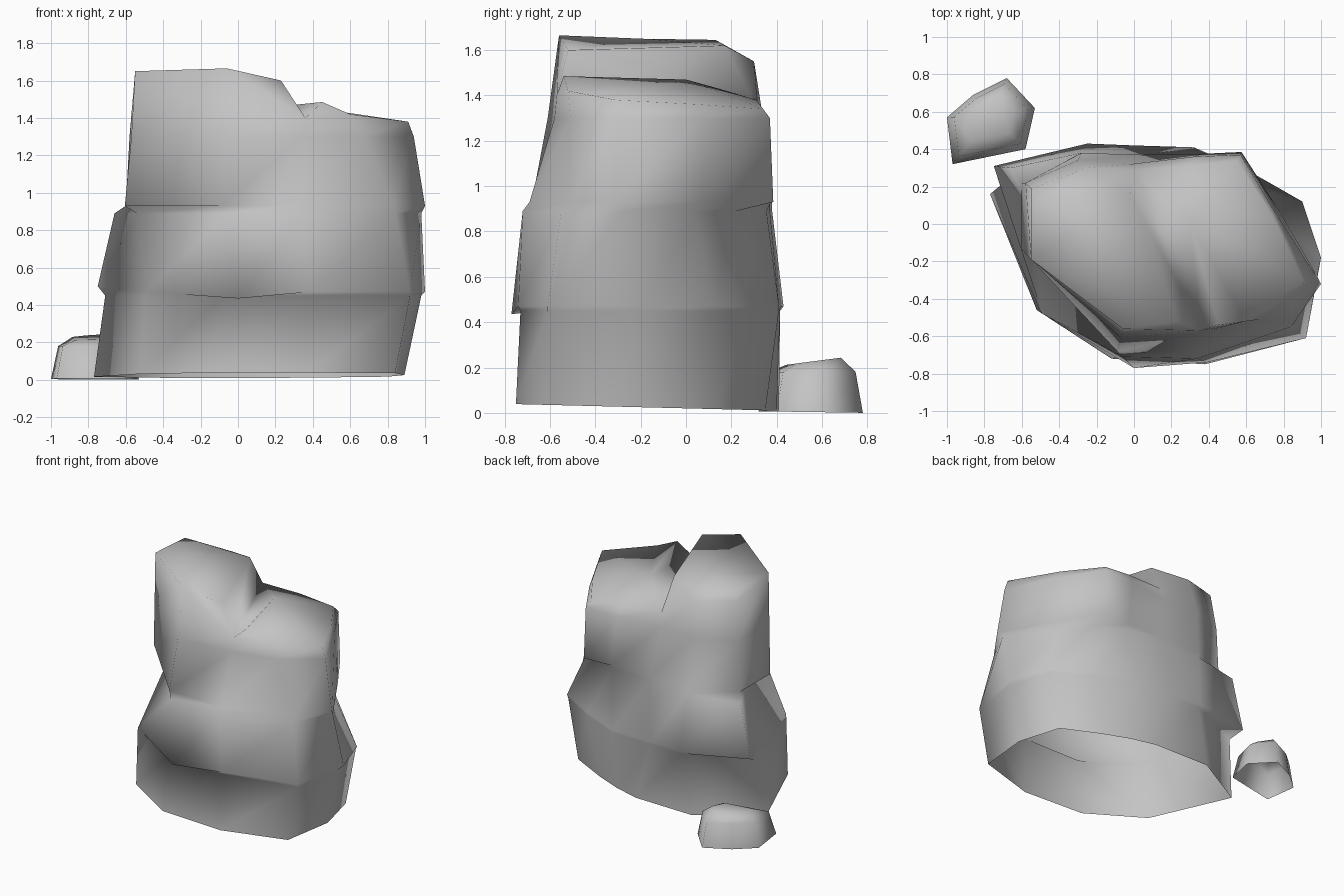
import bpy
import bmesh
import math
from mathutils import Vector

# Remove only the default cube
default_cube = bpy.data.objects.get("Cube")
if default_cube:
    bpy.data.objects.remove(default_cube, do_unlink=True)


def make_material(name, colour):
    material = bpy.data.materials.new(name)
    material.use_nodes = True
    material.diffuse_color = colour
    material.node_tree.nodes["Principled BSDF"].inputs["Base Color"].default_value = colour
    return material


stone_grey = make_material("stone grey", (0.55, 0.55, 0.55, 1))


def add_ring(bm, outline, height):
    """Add one closed cross-section; height is a function of x and y."""
    return [bm.verts.new((x, y, height(x, y))) for x, y in outline]


def bridge(bm, lower, upper):
    """Join two cross-sections with a band of quads."""
    count = len(lower)
    for i in range(count):
        j = (i + 1) % count
        bm.faces.new((lower[i], lower[j], upper[j], upper[i]))


def loft(bm, sections):
    rings = [add_ring(bm, outline, height) for outline, height in sections]
    for lower, upper in zip(rings, rings[1:]):
        bridge(bm, lower, upper)
    return rings


def finish(bm, name, material):
    bmesh.ops.recalc_face_normals(bm, faces=bm.faces[:])
    mesh = bpy.data.meshes.new(name)
    bm.to_mesh(mesh)
    bm.free()
    mesh.materials.append(material)
    rock = bpy.data.objects.new(name, mesh)
    bpy.context.scene.collection.objects.link(rock)
    bpy.ops.object.select_all(action="DESELECT")
    rock.select_set(True)
    bpy.context.view_layer.objects.active = rock
    bpy.ops.object.shade_smooth_by_angle(angle=math.radians(100))


def level(z):
    return lambda x, y: z


def belly_height(x, y):
    """The belly sags at the very front and rises at the left."""
    if x < -.6:
        return .5
    return .435 if y < -.75 else .47


# Boulder cross-sections, counter-clockwise from the right side
base = [(.89, -.21), (.8, .13), (.52, .27), (.32, .35), (.13, .4), (-.33, .41),
        (-.77, .16), (-.52, -.46), (-.12, -.72), (.38, -.75), (.84, -.61)]
foot = [(.98, -.22), (.89, .12), (.62, .28), (.32, .41), (0, .415), (-.25, .415),
        (-.71, .21), (-.5, -.47), (-.08, -.71), (.37, -.73), (.92, -.61)]
belly = [(1, -.18), (.9, .12), (.62, .28), (.32, .41), (0, .42), (-.25, .43),
         (-.75, .31), (-.49, -.48), (0, -.77), (.39, -.74), (.92, -.61)]
waist = [(.98, -.28), (.74, .04), (.58, .22), (.36, .355), (.05, .37), (-.28, .38),
         (-.66, .3), (-.54, .03), (-.06, -.71), (.34, -.72), (.84, -.55)]
chest = [(1, -.32), (.77, .08), (.575, .385), (.36, .375), (.04, .37), (-.28, .38),
         (-.6, .22), (-.605, -.13), (-.09, -.68), (.35, -.69), (.83, -.52)]
shoulder = [(.94, -.31), (.75, .07), (.57, .37), (.32, .36), (-.02, .32), (-.3, .34),
            (-.58, .22), (-.57, -.17), (-.07, -.61), (.35, -.58), (.67, -.51)]

bm = bmesh.new()
rings = loft(bm, [
    (base, lambda x, y: .02 - .025 * y),
    (foot, level(.45)),
    (belly, belly_height),
    (waist, level(.89)),
    (chest, level(.93)),
    (shoulder, level(1.3)),
])

# Rim of the two summits, with the groove ends lower than the crowns
rim = [bm.verts.new(p) for p in (
    (.91, -.31, 1.38), (.73, .06, 1.36), (.55, .34, 1.34), (.3, .31, 1.38),
    (.0, .29, 1.39), (-.25, .3, 1.55), (-.55, .19, 1.58), (-.55, -.19, 1.65),
    (-.06, -.56, 1.665), (.36, -.57, 1.4), (.6, -.52, 1.42))]
bridge(bm, rings[-1], rim)

# Crown points either side of the groove
right_front = bm.verts.new((.45, -.54, 1.485))
right_back = bm.verts.new((.3, 0, 1.47))
left_front = bm.verts.new((.23, -.52, 1.6))
left_back = bm.verts.new((-.02, .17, 1.62))
groove_back, groove_front = rim[4], rim[9]

# Right summit
for i in range(4):
    bm.faces.new((rim[i], rim[i + 1], right_back))
bm.faces.new((rim[10], rim[0], right_back, right_front))
bm.faces.new((groove_front, rim[10], right_front))
bm.faces.new((groove_front, right_front, right_back, groove_back))

# Left summit and the wall that drops into the groove
left_corner = bm.verts.new((-.53, .13, 1.645))
bm.faces.new((groove_front, groove_back, left_back, left_front))
bm.faces.new((groove_back, rim[5], left_back))
bm.faces.new((rim[5], rim[6], left_corner, left_back))
bm.faces.new((rim[6], rim[7], left_corner))
bm.faces.new((left_corner, rim[7], rim[8], left_front, left_back))
bm.faces.new((rim[8], groove_front, left_front))
finish(bm, "boulder", stone_grey)

# Small pebble behind the boulder
pebble_base = [(-.53, .62), (-.68, .78), (-.86, .69), (-1, .57), (-.97, .32), (-.58, .4)]
pebble_centre = Vector((-.76, .58))


def shrink(outline, factor):
    return [tuple(pebble_centre.lerp(Vector(point), factor)) for point in outline]


bm = bmesh.new()
pebble_rings = loft(bm, [
    (pebble_base, lambda x, y: .012 - .015 * y),
    (shrink(pebble_base, .84), level(.18)),
    (shrink(pebble_base, .52), lambda x, y: .23 + .13 * (y - .58)),
])
bm.faces.new(pebble_rings[-1])
finish(bm, "pebble", stone_grey)
